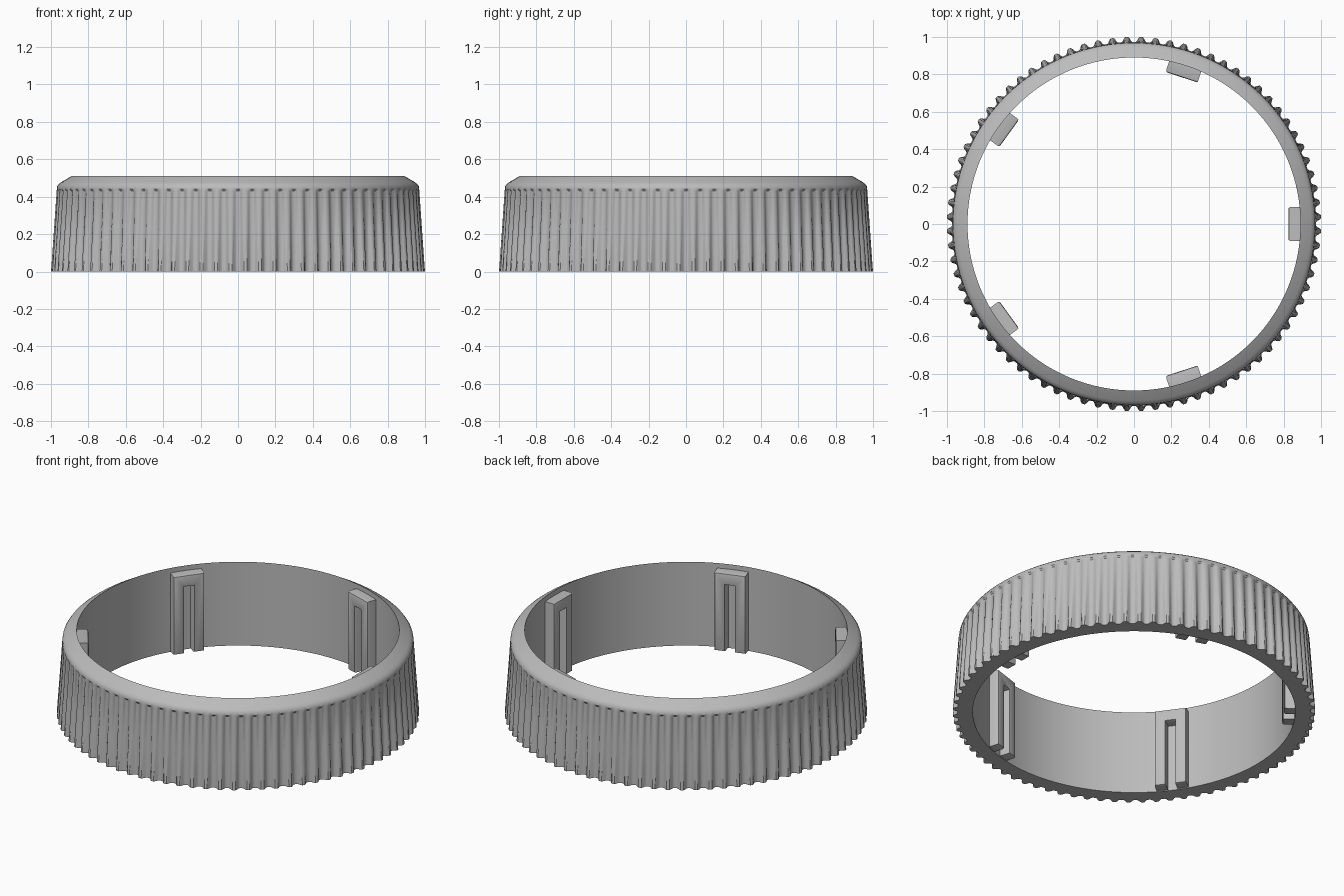
import bpy, bmesh, math
from mathutils import Matrix

if "Cube" in bpy.data.objects:
    bpy.data.objects.remove(bpy.data.objects["Cube"], do_unlink=True)

GREY = (0.5, 0.5, 0.5, 1)
mat = bpy.data.materials.new("grey_plastic")
mat.use_nodes = True
mat.diffuse_color = GREY
mat.node_tree.nodes["Principled BSDF"].inputs["Base Color"].default_value = GREY

RIBS, STEPS = 80, 10          # ribs around the ring, columns per rib
N = RIBS * STEPS
INNER = 0.89


def finish(bm, name, angle):
    bmesh.ops.recalc_face_normals(bm, faces=bm.faces)
    mesh = bpy.data.meshes.new(name)
    bm.to_mesh(mesh)
    bm.free()
    mesh.materials.append(mat)
    ob = bpy.data.objects.new(name, mesh)
    bpy.context.collection.objects.link(ob)
    bpy.ops.object.select_all(action='DESELECT')
    ob.select_set(True)
    bpy.context.view_layer.objects.active = ob
    bpy.ops.object.shade_smooth_by_angle(angle=math.radians(angle))
    return ob


def groove(i):
    """0 on a rib crest, 1 on the groove floor."""
    t = abs((i % STEPS) / STEPS - 0.5) * 2
    t = min(max((t - 0.2) / 0.55, 0), 1)
    return t * t * (3 - 2 * t)


# Closed cross-section: radius, height, groove depth
profile = [(INNER, 0, 0), (1.0, 0, 0.027), (0.986, 0.2, 0.018), (0.970, 0.43, 0.008),
           (0.969, 0.44, 0), (0.967, 0.455, 0), (0.958, 0.468, 0), (0.945, 0.478, 0),
           (INNER, 0.51, 0)]

# Ribbed ring body
bm = bmesh.new()
columns = []
for i in range(N):
    a = 2 * math.pi * i / N
    col = []
    for r, z, depth in profile:
        rr = r - depth * groove(i)
        col.append(bm.verts.new((rr * math.cos(a), rr * math.sin(a), z)))
    columns.append(col)
for i in range(N):
    c, d = columns[i], columns[(i + 1) % N]
    for j in range(len(profile)):
        k = (j + 1) % len(profile)
        bm.faces.new((c[j], d[j], d[k], c[k]))
finish(bm, "ribbed_ring", 35)

# Inverted-U clip outline: tangent offset, height
clip = [(-0.09, 0.005), (-0.09, 0.48), (0.09, 0.48), (0.09, 0.005),
        (0.028, 0.005), (0.028, 0.41), (-0.028, 0.41), (-0.028, 0.005)]

# Five clips on the inner wall
for n in range(5):
    bm = bmesh.new()
    face = bm.faces.new([bm.verts.new((0.825, y, z)) for y, z in clip])
    out = bmesh.ops.extrude_face_region(bm, geom=[face], use_keep_orig=True)
    moved = [g for g in out["geom"] if isinstance(g, bmesh.types.BMVert)]
    bmesh.ops.translate(bm, verts=moved, vec=(0.075, 0, 0))
    # Round the edges that face the middle of the ring
    front = [e for e in bm.edges if all(v.co.x < 0.83 for v in e.verts)]
    bmesh.ops.bevel(bm, geom=front, offset=0.01, segments=2, profile=0.5, affect='EDGES')
    bmesh.ops.transform(bm, matrix=Matrix.Rotation(math.radians(72 * n), 4, 'Z'), verts=bm.verts)
    finish(bm, f"inner_clip_{n + 1}", 40)
